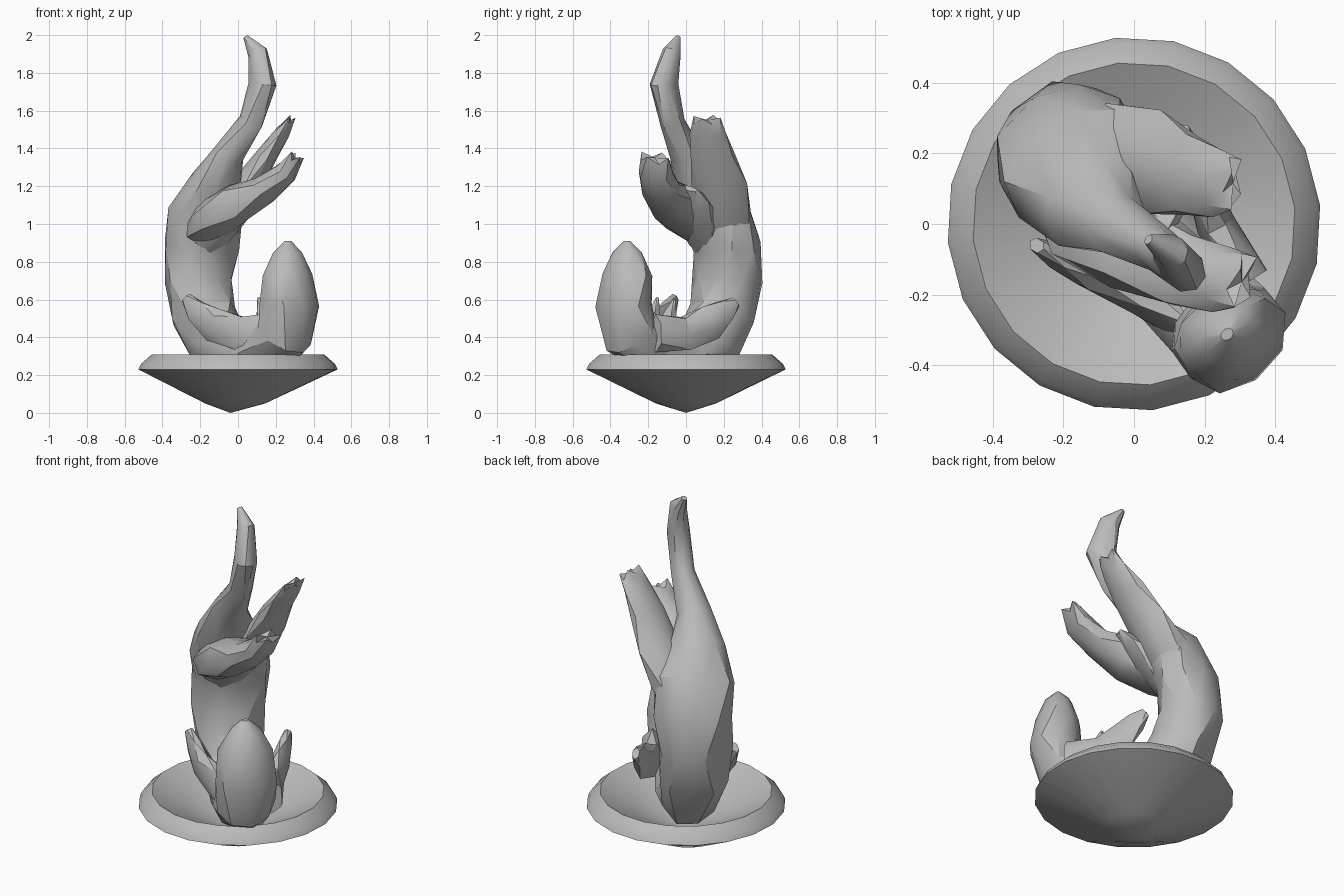
import bpy, bmesh, math, random
from mathutils import Vector

if "Cube" in bpy.data.objects:
    bpy.data.objects.remove(bpy.data.objects["Cube"])

random.seed(4)

stone = bpy.data.materials.new("grey stone")
stone.use_nodes = True
GREY = (0.5, 0.5, 0.5, 1)
stone.diffuse_color = GREY
stone.node_tree.nodes["Principled BSDF"].inputs["Base Color"].default_value = GREY

# The sculpture curls in a diagonal plane: FORWARD runs along it, SIDE across it
FORWARD = Vector((0.68, -0.73, 0))
SIDE = Vector((0.73, 0.68, 0))
UP = Vector((0, 0, 1))


def finish(name, bm, angle):
    bmesh.ops.recalc_face_normals(bm, faces=bm.faces)
    mesh = bpy.data.meshes.new(name)
    bm.to_mesh(mesh)
    bm.free()
    mesh.materials.append(stone)
    obj = bpy.data.objects.new(name, mesh)
    bpy.context.collection.objects.link(obj)
    bpy.ops.object.select_all(action='DESELECT')
    obj.select_set(True)
    bpy.context.view_layer.objects.active = obj
    bpy.ops.object.shade_smooth_by_angle(angle=math.radians(angle))


def loft(name, rings, side, sides=8, jag=0.0):
    """Skin roughly hewn elliptical rings (centre, half width, half depth) along a path."""
    bm = bmesh.new()
    centres = [Vector(r[0]) for r in rings]
    loops = []
    for i, (_, wide, deep) in enumerate(rings):
        tangent = (centres[min(i + 1, len(rings) - 1)] - centres[max(i - 1, 0)]).normalized()
        across = (side - tangent * side.dot(tangent)).normalized()
        out = tangent.cross(across)
        loop = []
        for k in range(sides):
            t = math.tau * (k + 0.5 * (i % 2)) / sides
            rough = random.uniform(0.96, 1.09)
            p = centres[i] + (across * wide * math.cos(t) + out * deep * math.sin(t)) * rough
            if i == len(rings) - 1:
                p += tangent * jag * (1 if k % 2 else -1)
            loop.append(bm.verts.new(p))
        loops.append(loop)
    for i, (a, b) in enumerate(zip(loops, loops[1:])):
        for k in range(sides):
            n = (k + 1) % sides
            # staggered rings give triangular facets
            if i % 2 == 0:
                bm.faces.new((a[k], a[n], b[k]))
                bm.faces.new((a[n], b[n], b[k]))
            else:
                bm.faces.new((a[k], b[n], b[k]))
                bm.faces.new((a[k], a[n], b[n]))
    for loop in (loops[0], loops[-1]):
        tip = bm.verts.new(sum((v.co for v in loop), Vector()) / sides)
        for k in range(sides):
            bm.faces.new((loop[k], loop[(k + 1) % sides], tip))
    finish(name, bm, 26)


# Shallow dish with a slightly off-centre pointed underside
bm = bmesh.new()
profile = [(0, 0, -0.04), (0.16, 0.05, -0.015), (0.53, 0.23, 0), (0.515, 0.26, 0),
           (0.458, 0.31, 0), (0.25, 0.2, 0), (0, 0.1, 0)]
SEGS = 20
prev = None
for r, z, shift in profile:
    ring = []
    for k in range(SEGS):
        t = math.tau * k / SEGS + 0.1
        ring.append(bm.verts.new((shift + r * math.cos(t), r * math.sin(t), z)))
    if prev:
        for k in range(SEGS):
            n = (k + 1) % SEGS
            bm.faces.new((prev[k], prev[n], ring[n], ring[k]))
    prev = ring
bmesh.ops.remove_doubles(bm, verts=bm.verts, dist=0.0001)
finish("dish", bm, 35)

# Curled body: forward, sideways, height, half width, half depth
curl = [
    (0.41, -0.02, 0.91, 0.02, 0.015), (0.41, -0.02, 0.85, 0.085, 0.07),
    (0.41, -0.02, 0.73, 0.14, 0.12), (0.43, -0.02, 0.57, 0.165, 0.135),
    (0.38, -0.02, 0.42, 0.155, 0.145), (0.22, -0.01, 0.33, 0.15, 0.15),
    (0.02, 0, 0.31, 0.15, 0.17), (-0.16, 0, 0.37, 0.16, 0.18),
    (-0.26, 0, 0.52, 0.18, 0.165), (-0.3, 0, 0.7, 0.195, 0.165),
    (-0.29, 0, 0.88, 0.21, 0.17), (-0.225, -0.01, 1.06, 0.215, 0.165),
    (-0.13, -0.05, 1.22, 0.145, 0.115), (-0.03, -0.04, 1.37, 0.09, 0.08),
    (0.1, 0, 1.54, 0.062, 0.07), (0.175, 0.015, 1.74, 0.06, 0.08),
    (0.125, 0.025, 1.91, 0.045, 0.055), (0.06, 0, 1.99, 0.015, 0.012)]
loft("curled_body", [(FORWARD * f + SIDE * s + UP * z, w, d) for f, s, z, w, d in curl],
     SIDE, sides=9)

# Broad back blade, cupped front blade and the web between their roots
loft("back_blade", [
    ((-0.2, 0.22, 0.82), 0.1, 0.09), ((-0.06, 0.21, 1.05), 0.145, 0.1),
    ((0.05, 0.175, 1.2), 0.14, 0.075), ((0.15, 0.14, 1.36), 0.115, 0.055),
    ((0.235, 0.12, 1.48), 0.095, 0.04), ((0.28, 0.115, 1.55), 0.075, 0.02)],
    Vector((0.1, 1, 0)), jag=0.02)
loft("front_blade", [
    ((-0.21, 0.1, 0.95), 0.1, 0.08), ((-0.13, 0.03, 1.03), 0.15, 0.11),
    ((0.0, -0.06, 1.11), 0.14, 0.105), ((0.14, -0.13, 1.18), 0.105, 0.075),
    ((0.25, -0.16, 1.27), 0.095, 0.06), ((0.305, -0.165, 1.35), 0.08, 0.03)],
    Vector((0.4, 1, 0)), jag=0.02)
loft("palm_web", [
    ((-0.18, 0.12, 0.9), 0.12, 0.09), ((-0.04, 0.06, 1.06), 0.13, 0.08),
    ((0.06, 0.03, 1.14), 0.1, 0.05), ((0.12, 0.01, 1.19), 0.06, 0.015)], SIDE, sides=7)

# Side fins sweeping back from the rounded front lobe
for name, path in (
    ("right_fin", [(0.17, -0.29, 0.42), (0.02, -0.2, 0.42), (-0.13, -0.14, 0.47),
                   (-0.22, -0.09, 0.54), (-0.275, -0.06, 0.61)]),
    ("left_fin", [(0.33, -0.16, 0.42), (0.23, 0.0, 0.42), (0.19, 0.13, 0.48),
                  (0.16, 0.21, 0.54), (0.14, 0.265, 0.585)])):
    sizes = [(0.1, 0.06), (0.095, 0.055), (0.09, 0.045), (0.065, 0.035), (0.03, 0.02)]
    loft(name, [(p, w, d) for p, (w, d) in zip(path, sizes)], UP, sides=6)

# Small thorns in the hollow of the curl
for i, (base, tip) in enumerate((((0.15, -0.2, 0.42), (0.11, -0.15, 0.61)),
                                 ((0.2, -0.12, 0.42), (0.17, -0.06, 0.6)))):
    a, b = Vector(base), Vector(tip)
    loft(f"hollow_thorn_{i + 1}", [(a, 0.06, 0.05), (a.lerp(b, 0.6), 0.035, 0.03), (b, 0.008, 0.008)],
         SIDE, sides=5)
